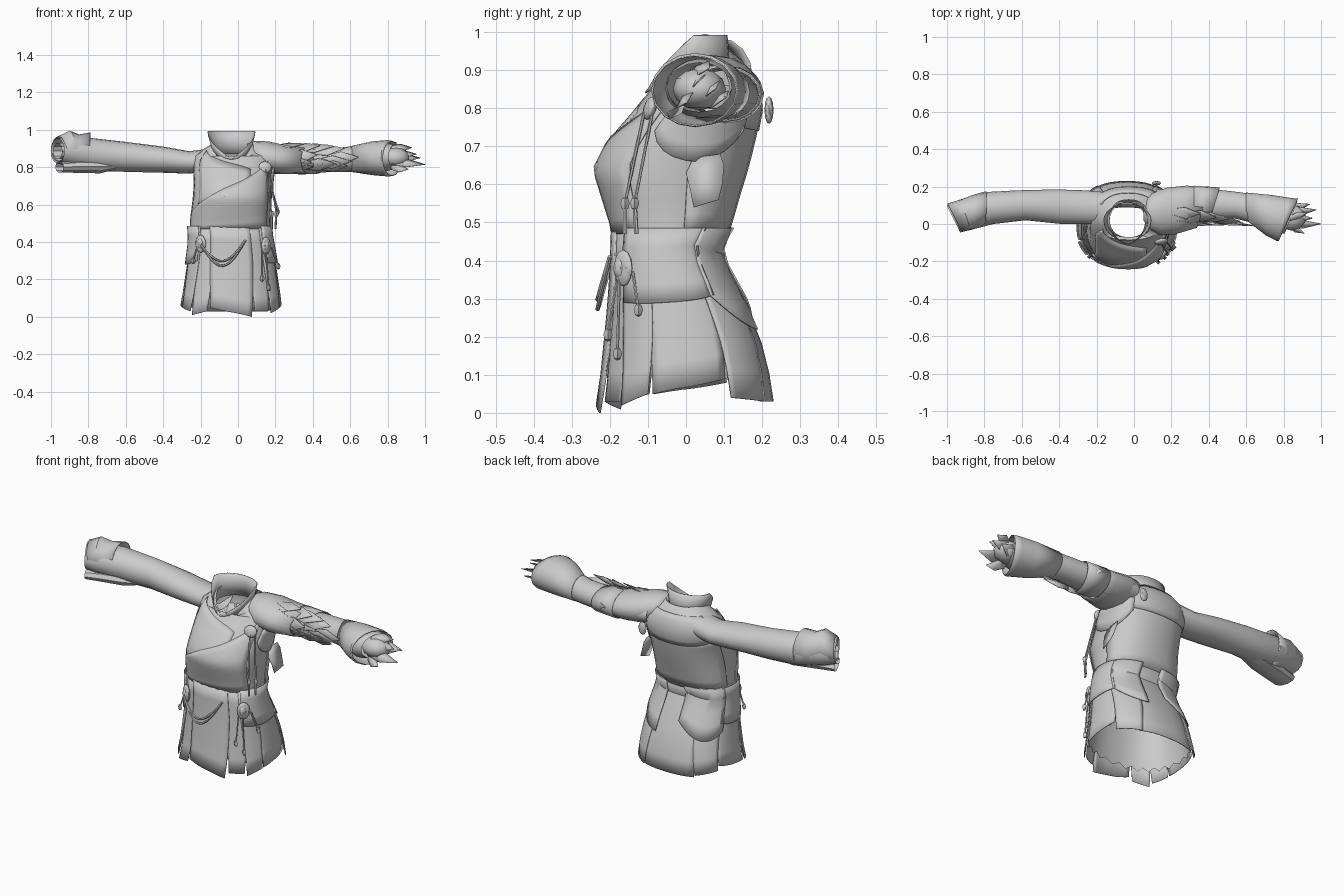
import bpy, bmesh, math, random
from mathutils import Vector

random.seed(4)
if "Cube" in bpy.data.objects:
    bpy.data.objects.remove(bpy.data.objects["Cube"])

cloth = bpy.data.materials.new("grey_cloth")
cloth.use_nodes = True
GREY = (0.6, 0.6, 0.6, 1)
cloth.diffuse_color = GREY
cloth.node_tree.nodes["Principled BSDF"].inputs["Base Color"].default_value = GREY


def finish(ob, angle=35):
    ob.data.materials.clear()
    ob.data.materials.append(cloth)
    bpy.ops.object.select_all(action="DESELECT")
    ob.select_set(True)
    bpy.context.view_layer.objects.active = ob
    bpy.ops.object.shade_smooth_by_angle(angle=math.radians(angle))
    return ob


def grid(name, rows, closed=False, thick=0):
    """Skin rows of points with quads."""
    bm = bmesh.new()
    vs = [[bm.verts.new(p) for p in row] for row in rows]
    n = len(rows[0])
    for a, b in zip(vs, vs[1:]):
        for i in range(n if closed else n - 1):
            j = (i + 1) % n
            bm.faces.new((a[i], a[j], b[j], b[i]))
    bmesh.ops.recalc_face_normals(bm, faces=bm.faces)
    me = bpy.data.meshes.new(name)
    bm.to_mesh(me)
    bm.free()
    ob = bpy.data.objects.new(name, me)
    bpy.context.collection.objects.link(ob)
    if thick:
        mod = ob.modifiers.new("thickness", "SOLIDIFY")
        mod.thickness = thick
    return finish(ob)


def power(v, e=0.85):
    return math.copysign(abs(v) ** e, v)


# Cross-sections by height: z, x min, x max, y min, y max
BODY = [(0.46, -.255, .172, -.19, .105), (0.48, -.255, .17, -.19, .113),
        (0.56, -.25, .175, -.215, .135), (0.64, -.24, .18, -.24, .16),
        (0.72, -.235, .18, -.20, .18), (0.80, -.24, .19, -.13, .195),
        (0.86, -.23, .18, -.085, .185), (0.90, -.18, .12, -.07, .16),
        (0.93, -.13, .075, -.07, .13)]
SKIRT = [(0.0, -.325, .245, -.24, .24), (0.1, -.305, .235, -.225, .225),
         (0.2, -.29, .22, -.215, .20), (0.3, -.275, .205, -.205, .155),
         (0.4, -.262, .187, -.2, .10), (0.44, -.262, .18, -.198, .092),
         (0.485, -.266, .176, -.197, .120)]


def surf(table, z, deg, off=0.0):
    """Point on a layered oval form, 0 deg = +x, 270 deg = front."""
    z = min(max(z, table[0][0]), table[-1][0])
    for lo, hi in zip(table, table[1:]):
        if z <= hi[0]:
            break
    t = (z - lo[0]) / (hi[0] - lo[0])
    x0, x1, y0, y1 = (p + (q - p) * t for p, q in zip(lo[1:], hi[1:]))
    a = math.radians(deg)
    return Vector(((x0 + x1) / 2 + ((x1 - x0) / 2 + off) * power(math.cos(a)),
                   (y0 + y1) / 2 + ((y1 - y0) / 2 + off) * power(math.sin(a)), z))


def panel(name, table, a0, a1, low, high, off=0.01, n=8, m=6, thick=0.004, spread=0):
    """Cloth lying over a form; low and high are heights over 0..1, spread widens the top."""
    rows = []
    for j in range(m + 1):
        row = []
        for i in range(n + 1):
            u = i / n
            z = low(u) + (high(u) - low(u)) * j / m
            wide = spread * min(1, 1.6 * j / m) * (2 * u - 1)
            row.append(surf(table, z, a0 + (a1 - a0) * u + wide, off))
        rows.append(row)
    return grid(name, rows, thick=thick)


def line(a, b, bow=0.0):
    return lambda u: a + (b - a) * u + bow * 4 * u * (1 - u)


def sleeve(name, rings, slant=0.0, n=16, thick=0):
    """Tube along x; rings are x, y min, y max, z min, z max."""
    rows = []
    for k, (x, y0, y1, z0, z1) in enumerate(rings):
        s = slant * k / (len(rings) - 1)
        row = []
        for i in range(n):
            a = 2 * math.pi * i / n
            dy = (y1 - y0) / 2 * math.cos(a)
            row.append((x + s * dy, (y0 + y1) / 2 + dy, (z0 + z1) / 2 + (z1 - z0) / 2 * math.sin(a)))
        rows.append(row)
    return grid(name, rows, True, thick)


def tube(name, pts, r):
    cu = bpy.data.curves.new(name, "CURVE")
    cu.dimensions = "3D"
    cu.bevel_depth, cu.bevel_resolution, cu.use_fill_caps = r, 1, True
    sp = cu.splines.new("POLY")
    sp.points.add(len(pts) - 1)
    for p, co in zip(sp.points, pts):
        p.co = (*co, 1)
    ob = bpy.data.objects.new(name, cu)
    bpy.context.collection.objects.link(ob)
    bpy.ops.object.select_all(action="DESELECT")
    ob.select_set(True)
    bpy.context.view_layer.objects.active = ob
    bpy.ops.object.convert(target="MESH")
    return finish(bpy.context.object)


def ball(name, loc, size, seg=12, rings=8, rot=(0, 0, 0)):
    bpy.ops.mesh.primitive_uv_sphere_add(segments=seg, ring_count=rings, location=loc, rotation=rot)
    ob = bpy.context.object
    ob.name, ob.scale = name, size
    return finish(ob)


def blade(name, base, tip, width, side):
    """Thin pointed plate with a raised middle ridge."""
    b, t, s = Vector(base), Vector(tip), Vector(side).normalized() * width
    mid = b.lerp(t, 0.45)
    ridge = (t - b).cross(s).normalized() * width * 0.3
    rows = [[b - s * .6, b + ridge, b + s * .6], [mid - s, mid + ridge, mid + s],
            [t - s * .04, t, t + s * .04]]
    return grid(name, rows, thick=0.003)


# Torso, open at the neck with a dip at the front
rows = []
for z, *_ in BODY:
    row = []
    for i in range(28):
        a = 360 * i / 28
        p = surf(BODY, z, a)
        if z > 0.88:
            p.z -= (z - 0.84) * max(0, -math.sin(math.radians(a))) ** 2
        row.append(p)
    rows.append(row)
grid("torso", rows, True)

# Flared collar with a pointed V opening at the front
rows = []
for t in (0, 0.5, 1):
    row = []
    for i in range(24):
        a = math.radians(270 + 15 * i)
        v = max(0, 1 - 15 * min(i, 24 - i) / 90)
        z = 0.87 + 0.122 * t - v * (0.03 + 0.12 * t)
        row.append((-.035 + (.095 + .03 * t) * math.cos(a),
                    .02 + (.095 - .01 * t) * math.sin(a) - .03 * v, z))
    rows.append(row)
grid("collar", rows, True, 0.004)

# Wrapped front, right lapel and back layers
panel("wrap_front", BODY, 330, 190, line(.47, .47), line(.84, .55, -.01), .006, 14, 8)
panel("right_lapel", BODY, 215, 292, line(.58, .62), line(.89, .79), .002, 10)
panel("back_yoke", BODY, 25, 155, line(.76, .76, -.02), line(.90, .90), .008, 10)
panel("back_cover", BODY, 10, 170, line(.47, .47), line(.78, .78), .004, 12)

# Skirt of separate hanging panels: start, end, hem start, hem end
PANELS = [(250, 290, .05, .0), (294, 314, .03, .03), (317, 338, .02, .05),
          (341, 384, .05, .09), (27, 60, .04, .03), (56, 120, .03, .03),
          (121, 152, .04, .06), (155, 198, .08, .05), (201, 222, .05, .03),
          (225, 246, .01, .03)]
for k, (a0, a1, h0, h1) in enumerate(PANELS):
    panel("skirt_panel", SKIRT, a0, a1, line(h0, h1), line(.485, .485), -.005 * (k % 2), 8, spread=5)
panel("skirt_lining", SKIRT, 0, 360, lambda u: .08 + .02 * (int(u * 48 + .5) % 2),
      line(.46, .46), -.016, 48, 5, 0)
for a0, a1, h0, h1, bow in ((-45, 30, .29, .31, -.01), (26, 72, .31, .22, -.02),
                            (95, 160, .30, .26, -.06), (155, 225, .30, .30, -.02)):
    panel("hip_flap", SKIRT, a0, a1, line(h0, h1, bow), line(.485, .485), .007, 10, 4)

# Right sleeve with raised cuff, open end and forearm wrap
sleeve("right_sleeve", [(-.15, .0, .17, .78, .90), (-.26, .0, .18, .765, .885),
       (-.40, .0, .185, .77, .91), (-.6, .02, .18, .775, .935), (-.78, .0, .17, .78, .955),
       (-.90, -.03, .13, .80, .96), (-.965, -.045, .10, .82, .955)], -.5)
sleeve("right_cuff", [(-.79, .0, .175, .78, .985), (-.85, -.015, .155, .79, .975),
       (-.90, -.03, .13, .82, .995), (-.96, -.04, .11, .83, .965)], -.5, thick=.004)
sleeve("right_forearm_wrap", [(-.64, .04, .13, .79, .83), (-.74, .01, .13, .765, .84),
       (-.86, -.02, .10, .768, .84), (-.955, -.04, .07, .77, .83)], -.4, 10)
sleeve("right_inner_cuff", [(-.80, .03, .13, .84, .93), (-.965, -.02, .08, .84, .93)], -.5, 10)

# Left sleeve, shoulder drape, flared cuff and pointed glove
sleeve("left_sleeve", [(.12, .0, .185, .79, .90), (.25, .0, .195, .765, .905),
       (.38, .02, .19, .77, .90), (.55, .03, .17, .775, .905), (.68, .0, .15, .775, .92),
       (.78, -.055, .13, .775, .93), (.84, -.05, .12, .79, .92)], .4)
sleeve("left_cuff", [(.60, .02, .168, .775, .912), (.72, -.06, .155, .757, .938),
       (.80, -.092, .14, .75, .945), (.825, -.09, .135, .752, .94)], .45, thick=.004)
sleeve("upper_arm_band", [(.32, .0, .205, .76, .912), (.43, .01, .195, .765, .908)], .3, thick=.004)
sleeve("shoulder_drape", [(.05, .02, .12, .84, .925), (.09, -.03, .165, .80, .94),
       (.16, -.06, .195, .765, .938), (.25, -.055, .205, .762, .918),
       (.37, -.02, .20, .765, .908)], .3, thick=.004)
ball("glove", (.84, .035, .85), (.08, .07, .055), 10, 6)
for y, z, tip in ((-.005, .83, (1, .0, .815)), (.03, .87, (.955, .03, .87)), (.06, .85, (.975, .075, .85)),
                  (.075, .82, (.94, .105, .83)), (.0, .80, (.91, -.05, .79)), (.02, .90, (.93, .06, .905))):
    blade("glove_claw", (.82, y, z), tip, .032, (0, .6, .6))

# Overlapping feather plates along the left upper arm
for i in range(14):
    x = .15 + .025 * i
    a = math.radians(random.uniform(105, 225))
    swell = .03 * max(0, 1 - i / 6)
    b = (x, .10 + (.09 + swell) * math.cos(a), .84 + .075 * math.sin(a))
    t = (x + random.uniform(.13, .19), .095 + .105 * math.cos(a), .85 + .083 * math.sin(a))
    blade("arm_feather", b, t, .036, (0, -math.sin(a), math.cos(a)))

# Armhole drape and hanging flap under the left arm
panel("armhole_drape", BODY, -22, 48, line(.74, .74, -.08), line(.80, .80), .006, 10, 3)
grid("side_flap", [[(.182, .02, .67), (.182, .09, .68)], [(.19, .0, .63), (.195, .10, .65)],
                   [(.205, .01, .59), (.21, .095, .60)], [(.215, .02, .54), (.225, .085, .56)]], thick=.003)

# Medallions with cords and drops at the waist
for x, y, z, turn in ((.15, -.165, .38, .75), (-.2, -.175, .39, -.6)):
    ball("medallion", (x, y, z), (.034, .016, .048), 8, 6, (0, 0, turn))
    ball("medallion_boss", (x, y - .008, z), (.02, .016, .028), 8, 6, (0, 0, turn))


def drop(top, end):
    tube("cord", [top, end], .004)
    ball("cord_drop", end, (.012, .012, .018), 4, 4)


for top, end in (((.13, -.18, .36), (.13, -.205, .205)), ((.15, -.175, .35), (.165, -.18, .155)),
                 ((.18, -.14, .37), (.215, -.125, .27)), ((-.22, -.17, .37), (-.24, -.175, .30)),
                 ((.15, -.11, .79), (.18, -.16, .55)), ((.17, -.09, .78), (.205, -.135, .55))):
    drop(top, end)
tube("chest_tassel", [(.18, -.16, .55), (.18, -.16, .47)], .006)
tube("side_tassel", [(.205, -.135, .55), (.2, -.13, .47)], .006)
ball("shoulder_disc", (.145, -.095, .8), (.036, .016, .032), 10, 6, (-.3, 0, .2))
ball("back_pendant", (.12, .218, .795), (.025, .012, .036), 8, 6)

# Draped strap across the front of the skirt
for sag in (.10, .125):
    pts = []
    for i in range(13):
        u = i / 12
        pts.append((-.2 + .24 * u, -.2 - .032 * math.sin(math.pi * u), .385 + .025 * u - sag * math.sin(math.pi * u)))
    tube("draped_strap", pts, .006)
